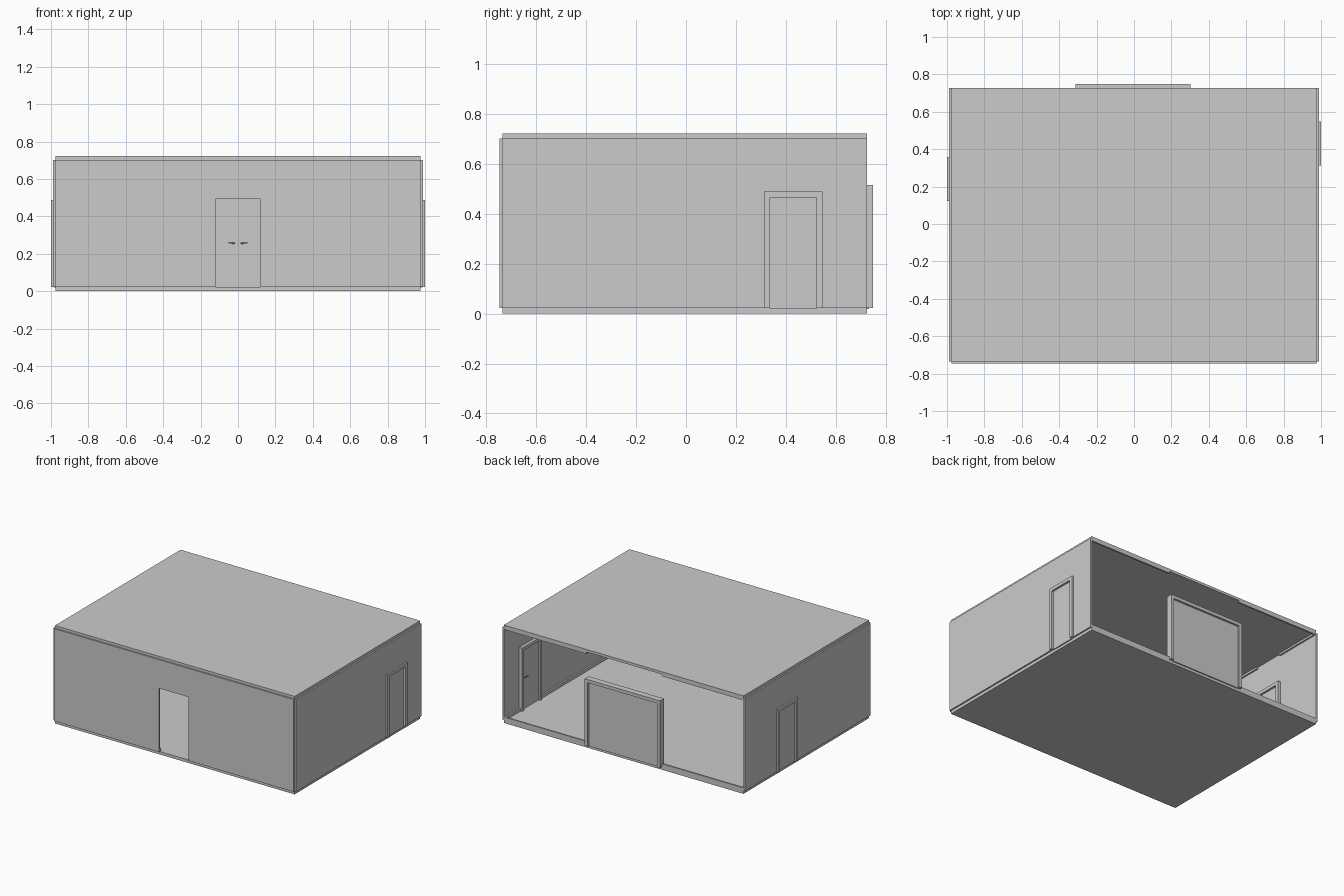
import bpy
import bmesh
from mathutils import Matrix, Vector

if "Cube" in bpy.data.objects:
    bpy.data.objects.remove(bpy.data.objects["Cube"])

X, YF, YB = 0.977, -0.736, 0.726      # slab edges
Z0, Z1, TOP = 0.022, 0.703, 0.722     # floor top, ceiling, roof top
T = 0.011                             # wall thickness


def build(name, boxes, rods=()):
    """One object from (x0,x1,y0,y1,z0,z1) boxes and (start,end,radius) rods."""
    bm = bmesh.new()
    for x0, x1, y0, y1, z0, z1 in boxes:
        m = Matrix.Translation(((x0 + x1) / 2, (y0 + y1) / 2, (z0 + z1) / 2))
        m = m @ Matrix.Diagonal((abs(x1 - x0), abs(y1 - y0), abs(z1 - z0), 1))
        bmesh.ops.create_cube(bm, size=1, matrix=m)
    for a, b, r in rods:
        a, b = Vector(a), Vector(b)
        d = b - a
        m = Matrix.Translation((a + b) / 2) @ d.to_track_quat('Z', 'Y').to_matrix().to_4x4()
        bmesh.ops.create_cone(bm, cap_ends=True, segments=10, radius1=r,
                              radius2=r * 0.7, depth=d.length, matrix=m)
    me = bpy.data.meshes.new(name)
    bm.to_mesh(me)
    bm.free()
    ob = bpy.data.objects.new(name, me)
    bpy.context.collection.objects.link(ob)
    return ob


def oriented(side, u0, u1, n0, n1, z0, z1):
    """Box given along a wall (u) and across it (n, positive outward)."""
    if side == 'right':
        return (X + n0, X + n1, u0, u1, z0, z1)
    if side == 'left':
        return (-X - n1, -X - n0, u0, u1, z0, z1)
    if side == 'back':
        return (u0, u1, YB + n0, YB + n1, z0, z1)
    return (u0, u1, YF - n1, YF - n0, z0, z1)


def point(side, u, n, z):
    b = oriented(side, u, u, n, n, z, z)
    return (b[0], b[2], b[4])


def wall(side, a, b, d0, d1, head):
    build(side + "_wall", [oriented(side, a, d0, 0, T, Z0, Z1),
                           oriented(side, d1, b, 0, T, Z0, Z1),
                           oriented(side, d0, d1, 0, T, head, Z1)])


def trims(side, a, b, d0, d1):
    for part, z0, z1 in (("skirting", Z0, Z0 + 0.022), ("ceiling_trim", Z1 - 0.014, Z1)):
        build(f"{side}_{part}", [oriented(side, a, d0, -0.012, 0, z0, z1),
                                 oriented(side, d1, b, -0.012, 0, z0, z1)])


def door(side, d0, d1, head, handles):
    w, n0, n1 = 0.024, -0.023, 0.023
    build(side + "_door_frame", [oriented(side, d0, d0 + w, n0, n1, Z0, head),
                                 oriented(side, d1 - w, d1, n0, n1, Z0, head),
                                 oriented(side, d0 + w, d1 - w, n0, n1, head - w, head)])
    build(side + "_door_leaf",
          [oriented(side, d0 + w, d1 - w, -0.008, 0.008, Z0 - 0.003, head - w)])
    # inside lever handles: stem plus lever
    rods = []
    for u, direction in handles:
        rods.append((point(side, u, -0.007, 0.257), point(side, u, -0.024, 0.257), 0.004))
        rods.append((point(side, u, -0.022, 0.257),
                     point(side, u + direction * 0.032, -0.022, 0.257), 0.0035))
    build(side + "_door_handles", [], rods)


# floor and roof slabs
build("floor", [(-X, X, YF, YB, 0, Z0)])
build("roof", [(-X, X, YF, YB, Z1, TOP)])

# walls with door openings (the back is left open)
wall("front", -X, X, -0.12, 0.12, 0.492)
wall("right", YF, YB, 0.312, 0.547, 0.489)
wall("left", YF, YB, 0.122, 0.357, 0.489)

# skirting and ceiling trims
trims("front", -X, X, -0.12, 0.12)
trims("right", YF, YB, 0.312, 0.547)
trims("left", YF, YB, 0.122, 0.357)
trims("back", -X, X, -0.307, 0.302)

# doors
door("right", 0.312, 0.547, 0.489, [(0.505, -1)])
door("left", 0.122, 0.357, 0.489, [(0.164, 1)])
door("back", -0.312, 0.302, 0.516, [(-0.02, -1), (0.018, 1)])
